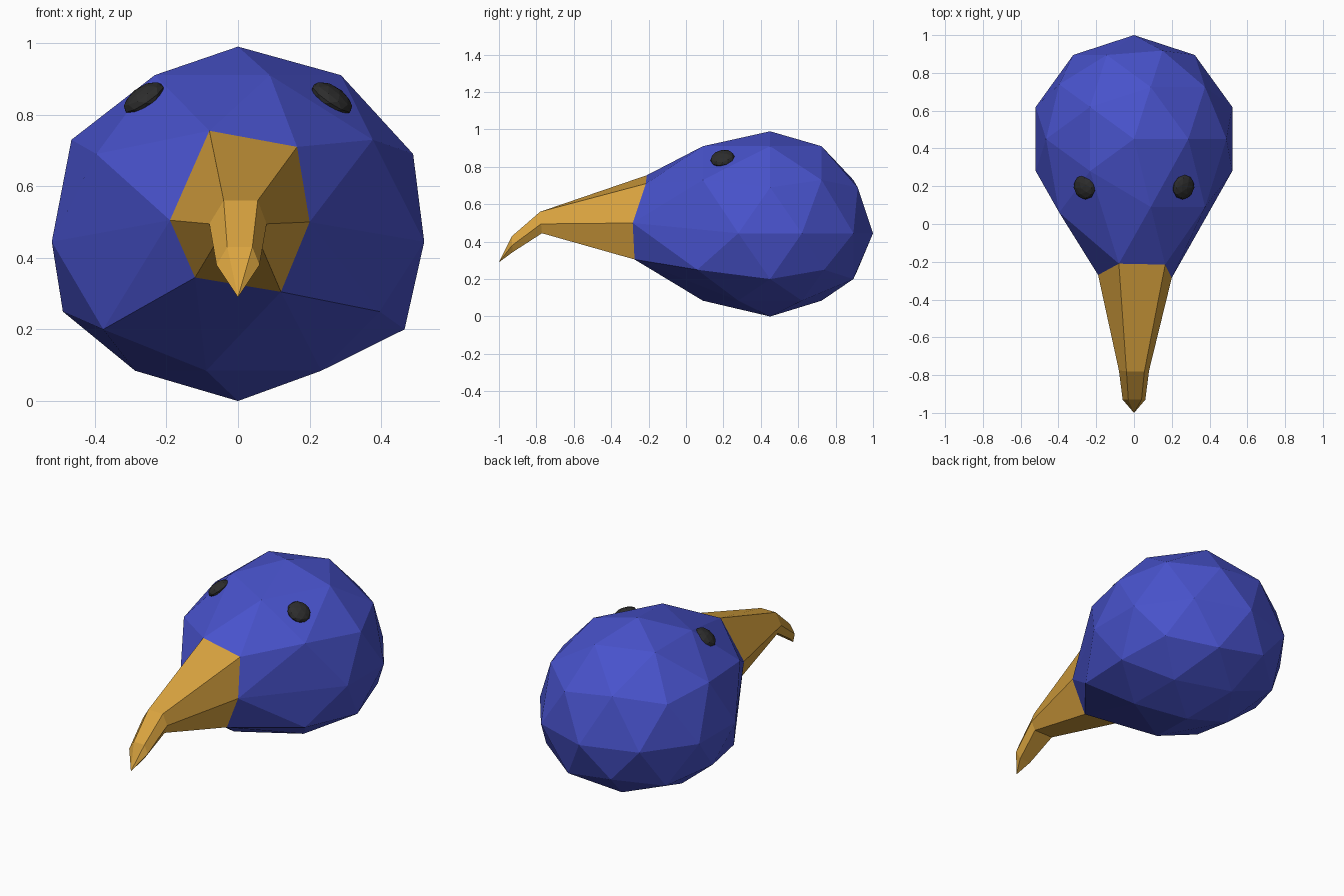
import bpy, bmesh
from mathutils import Vector, Matrix

if "Cube" in bpy.data.objects:
    bpy.data.objects.remove(bpy.data.objects["Cube"])


def material(name, rgb):
    m = bpy.data.materials.new(name)
    m.diffuse_color = (*rgb, 1)
    m.use_nodes = True
    m.node_tree.nodes["Principled BSDF"].inputs["Base Color"].default_value = m.diffuse_color
    return m


def add_object(name, bm, mat):
    bmesh.ops.recalc_face_normals(bm, faces=bm.faces)
    me = bpy.data.meshes.new(name)
    bm.to_mesh(me)
    bm.free()
    me.materials.append(mat)
    ob = bpy.data.objects.new(name, me)
    bpy.context.collection.objects.link(ob)
    return ob


def remap(v, table):
    # piecewise linear lookup
    for (a, fa), (b, fb) in zip(table, table[1:]):
        if v <= b:
            return fa + (fb - fa) * (v - a) / (b - a)
    return table[-1][1]


blue = material("blue", (0.065, 0.085, 0.60))
gold = material("gold", (0.70, 0.37, 0.05))
black = material("black", (0.026, 0.026, 0.026))

# Beak cross-sections, clockwise from upper left: root, bend, near tip
root = [(-.08, -.21, .755), (.165, -.215, .71), (.2, -.285, .5),
        (.12, -.275, .305), (-.12, -.29, .345), (-.19, -.27, .505)]
bend = [(-.04, -.78, .56), (.055, -.78, .56), (.08, -.775, .495),
        (.06, -.77, .445), (-.06, -.77, .445), (-.08, -.775, .495)]
near_tip = [(-.03, -.93, .43), (.04, -.93, .43), (.06, -.93, .38),
            (.035, -.925, .345), (-.035, -.925, .345), (-.06, -.93, .38)]
tip = (0, -1, .29)

# Head: icosphere with the front drawn out to the beak root
Z = [(-1, 0), (-.85, .085), (-.526, .2), (-.447, .25), (0, .445),
     (.447, .69), (.526, .73), (.85, .91), (1, .99)]
Y = [(-1, -.4), (-.809, -.25), (-.526, .06), (-.5, .09), (-.309, .28), (0, .45), (1, 1)]
bm = bmesh.new()
bmesh.ops.create_icosphere(bm, subdivisions=2, radius=1)
front = min(bm.verts, key=lambda v: v.co.y)
ring = [e.other_vert(front) for e in front.link_edges]
for v in bm.verts:
    if v not in ring:
        v.co = (v.co.x * .547, remap(v.co.y, Y), remap(v.co.z, Z))
unit = [(-.263, .526), (.276, .447), (.588, 0), (.263, -.526), (-.276, -.447), (-.588, 0)]
targets = []
for v in ring:
    i = min(range(6), key=lambda k: (v.co.x - unit[k][0]) ** 2 + (v.co.z - unit[k][1]) ** 2)
    targets.append((v, root[i]))
for v, co in targets:
    v.co = co
bmesh.ops.delete(bm, geom=[front], context='VERTS')
add_object("head", bm, blue)

# Beak: lofted sections closing to a point
bm = bmesh.new()
loops = [[bm.verts.new(p) for p in s] for s in (root, bend, near_tip)]
for a, b in zip(loops, loops[1:]):
    for i in range(6):
        j = (i + 1) % 6
        bm.faces.new((a[i], a[j], b[j], b[i]))
end = bm.verts.new(tip)
for i in range(6):
    bm.faces.new((loops[-1][i], loops[-1][(i + 1) % 6], end))
add_object("beak", bm, gold)

# Eyes: flattened spheres lying on the head surface
for side, name in ((-1, "left_eye"), (1, "right_eye")):
    normal = Vector((.55, -.2, .81))
    rot = normal.to_track_quat('Z', 'Y').to_matrix().to_4x4()
    flip = Matrix.Diagonal((side, 1, 1, 1))
    bm = bmesh.new()
    bmesh.ops.create_icosphere(
        bm, subdivisions=2, radius=1,
        matrix=flip @ Matrix.Translation((.262, .195, .845)) @ rot @ Matrix.Diagonal((.066, .066, .033, 1)))
    add_object(name, bm, black)
